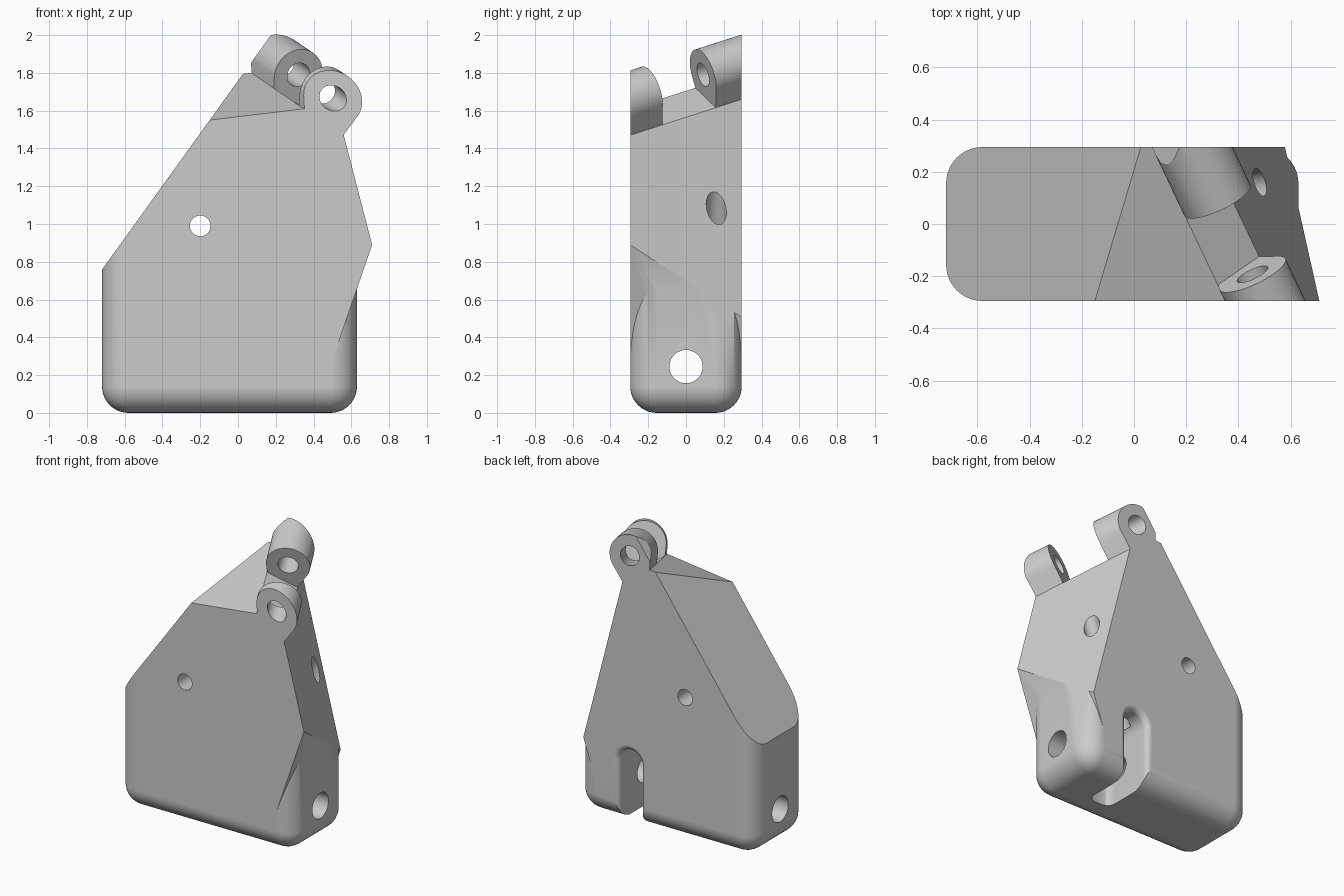
import bpy, bmesh, math
from mathutils import Vector as V

if "Cube" in bpy.data.objects:
    bpy.data.objects.remove(bpy.data.objects["Cube"])

FRONT, BACK = -0.295, 0.295
D = V((-0.28, 0.59, 0.19))              # direction of the tilted hinge axis
PIN = V((0.32, 0.09, 1.79))             # a point on the hinge axis
L1 = V((0.35, FRONT, 1.61))             # hinge seat edges, both run along D
L2 = V((0.56, FRONT, 1.47))
INSIDE = V((0, 0, 0.7))


def make(name, bm):
    bmesh.ops.recalc_face_normals(bm, faces=bm.faces)
    me = bpy.data.meshes.new(name)
    bm.to_mesh(me)
    bm.free()
    ob = bpy.data.objects.new(name, me)
    bpy.context.collection.objects.link(ob)
    return ob


def loft(name, loops):
    bm = bmesh.new()
    rings = [[bm.verts.new(p) for p in loop] for loop in loops]
    for a, b in zip(rings, rings[1:]):
        for i in range(len(a)):
            j = (i + 1) % len(a)
            bm.faces.new((a[i], a[j], b[j], b[i]))
    bm.faces.new(rings[0])
    bm.faces.new(rings[-1])
    return make(name, bm)


def ring(c, axis, r, n=40):
    axis = axis.normalized()
    u = axis.orthogonal().normalized()
    w = axis.cross(u)
    return [c + r * (math.cos(t) * u + math.sin(t) * w)
            for t in (2 * math.pi * i / n for i in range(n))]


def rod(name, a, b, r):
    a, b = V(a), V(b)
    return loft(name, [ring(a, b - a, r), ring(b, b - a, r)])


def half_space(name, p, q, r):
    # Large block on the outer side of the plane through three points
    p, q, r = V(p), V(q), V(r)
    u = (q - p).normalized()
    n = u.cross(r - p).normalized()
    if n.dot(INSIDE - p) > 0:
        n = -n
    w = n.cross(u)
    base = [p + 4 * (a * u + b * w) for a, b in ((-1, -1), (1, -1), (1, 1), (-1, 1))]
    return loft(name, [base, [v + 4 * n for v in base]])


def combine(ob, tool, op='DIFFERENCE'):
    m = ob.modifiers.new("bool", 'BOOLEAN')
    m.object, m.operation, m.solver = tool, op, 'EXACT'
    bpy.context.view_layer.objects.active = ob
    bpy.ops.object.modifier_apply(modifier=m.name)
    bpy.data.objects.remove(tool)


def along(p, point, normal):
    # Slide p along D until it lies on a plane
    return p + D * ((point - p).dot(normal) / D.dot(normal))


def lug(name, y_outer, inner):
    # Rounded ear: flush with the body side, square to the axis inside
    pts = ring(PIN, D, 0.14, 48) + [L1 + V((0.002, 0, -0.002)), L2 + V((-0.002, 0, 0)),
                                    V((0.42, FRONT, 1.42))]
    bm = bmesh.new()
    for p in pts:
        bm.verts.new(along(p, V((0, y_outer, 0)), V((0, 1, 0))))
        bm.verts.new(along(p, inner, D))
    bmesh.ops.convex_hull(bm, input=bm.verts)
    return make(name, bm)


# Body: tall rounded block plus the overhanging wedge
bm = bmesh.new()
bmesh.ops.create_cube(bm, size=1)
for v in bm.verts:
    v.co = V((v.co.x * 1.35 - 0.045, v.co.y * 0.59, (v.co.z + 0.5) * 2.5))
bmesh.ops.bevel(bm, geom=bm.edges[:], offset=0.14, segments=10, profile=0.5,
                affect='EDGES', clamp_overlap=True)
body = make("hinge_body", bm)
prof = [(0, 0.3), (0.507, 0.3), (1.0, 1.732), (1.0, 2.2), (0, 2.2)]
combine(body, loft("wedge", [[V((x, y, z)) for x, z in prof] for y in (FRONT, BACK)]), 'UNION')

# Slanted right face, sloping top and hinge seat
combine(body, half_space("right_cut", L2, L2 + D, (0.71, FRONT, 0.89)))
combine(body, half_space("top_cut", L1, L1 + D, (-0.15, FRONT, 1.55)))
combine(body, half_space("seat_cut", L1, L1 + D, L2))

# Two hinge lugs, then the long left slope trims everything
combine(body, lug("front_lug", FRONT, V((0.46, -0.19, 1.70))), 'UNION')
combine(body, lug("back_lug", BACK, PIN), 'UNION')
combine(body, half_space("left_cut", (-0.69, 0, 0.80), (0.03, 0, 1.80), (0.03, 1, 1.80)))

# Back slot with rounded mouth and rounded inner end
stations = [(-0.08, 0.03)]
stations += [(-0.025 - 0.055 * math.cos(t), 0.03 + 0.055 * math.sin(t))
             for t in (0.5, 1.0, math.pi / 2)]
stations += [(0.255 + 0.04 * math.sin(t), 0.125 - 0.04 * math.cos(t))
             for t in (math.pi / 2 * i / 6 for i in range(7))]
stations.append((0.35, 0.125))
loops = []
for y, w in stations:
    arc = [V((0.225 + w * math.cos(t), y, 0.42 + w * math.sin(t)))
           for t in (math.pi * i / 20 for i in range(21))]
    loops.append([V((0.225 + w, y, -0.1))] + arc + [V((0.225 - w, y, -0.1))])
combine(body, loft("slot", loops))

# Holes: hinge pin, lengthwise bore, cross hole, oblique channel to the slot
combine(body, rod("pin_hole", PIN - 1.2 * D, PIN + 1.2 * D, 0.065))
combine(body, rod("long_bore", (-1, 0, 0.245), (1, 0, 0.245), 0.088))
combine(body, rod("cross_hole", (-0.2, -1, 0.99), (-0.2, 1, 0.99), 0.055))
a = V((0.48, 0.16, 1.08))
c = V((0.42, 0.06, 0.91))
combine(body, rod("channel", a + 0.3 * c, a - 0.68 * c, 0.055))

# Smooth curved areas, keep creases sharp
bpy.context.view_layer.objects.active = body
body.select_set(True)
bpy.ops.object.shade_smooth_by_angle(angle=math.radians(25))
wn = body.modifiers.new("weighted", 'WEIGHTED_NORMAL')
wn.keep_sharp = True
